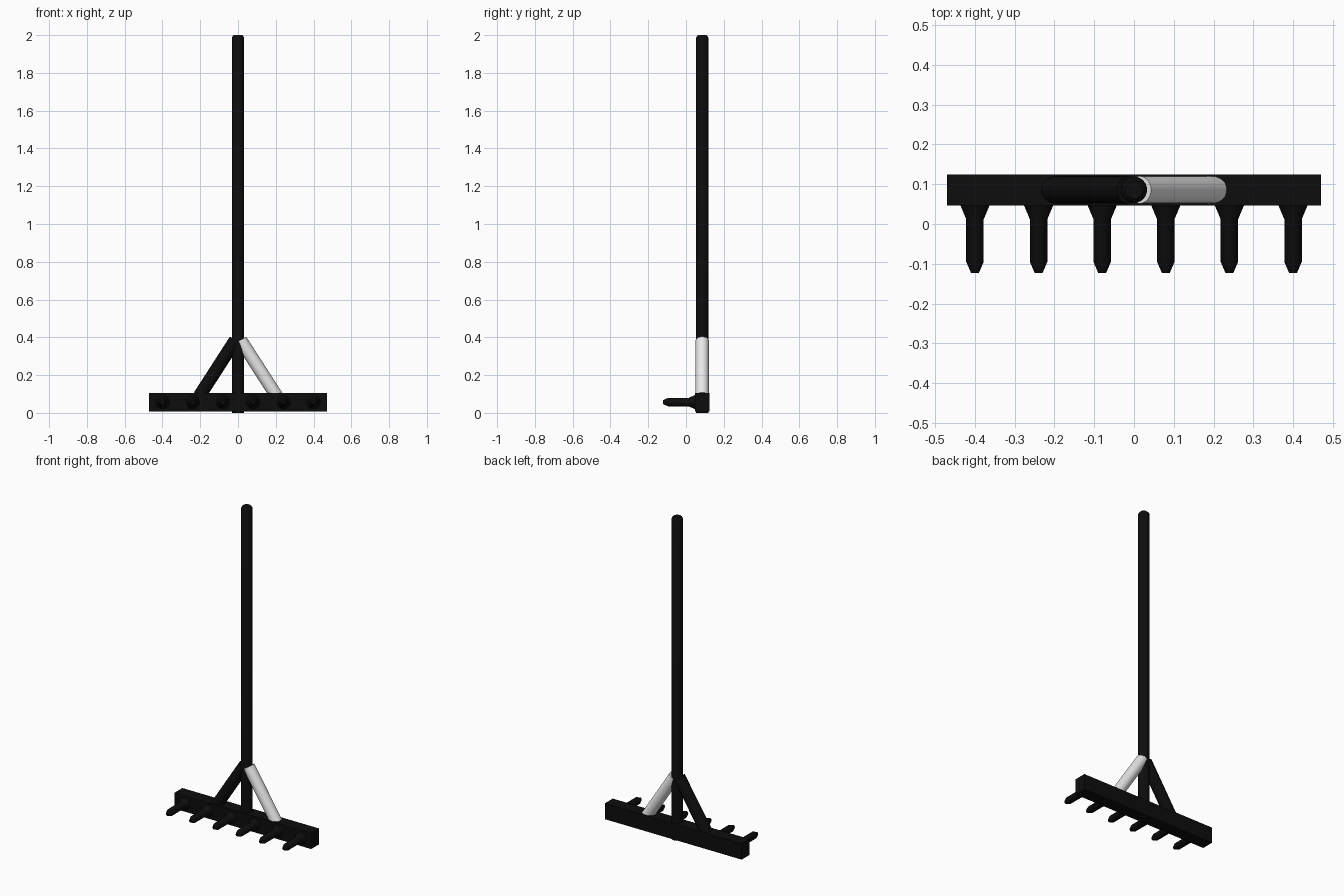
import bpy
import math
from mathutils import Vector

if "Cube" in bpy.data.objects:
    bpy.data.objects.remove(bpy.data.objects["Cube"], do_unlink=True)


def make_material(name, rgb):
    mat = bpy.data.materials.new(name)
    mat.use_nodes = True
    color = (*rgb, 1)
    mat.diffuse_color = color
    mat.node_tree.nodes["Principled BSDF"].inputs["Base Color"].default_value = color
    return mat


black = make_material("black", (0.004, 0.004, 0.004))
pale = make_material("pale grey", (0.8, 0.8, 0.8))


def turned(name, start, direction, profile, mat, sides):
    """Round part: rings of (distance, radius) along a direction, capped."""
    verts = [(r * math.cos(math.tau * i / sides), r * math.sin(math.tau * i / sides), d)
             for d, r in profile for i in range(sides)]
    faces = [(k * sides + i, k * sides + (i + 1) % sides,
              (k + 1) * sides + (i + 1) % sides, (k + 1) * sides + i)
             for k in range(len(profile) - 1) for i in range(sides)]
    last = (len(profile) - 1) * sides
    faces += [tuple(reversed(range(sides))), tuple(range(last, last + sides))]
    mesh = bpy.data.meshes.new(name)
    mesh.from_pydata(verts, [], faces)
    mesh.materials.append(mat)
    obj = bpy.data.objects.new(name, mesh)
    bpy.context.collection.objects.link(obj)
    obj.location = start
    obj.rotation_euler = Vector(direction).to_track_quat("Z", "Y").to_euler()
    bpy.ops.object.select_all(action="DESELECT")
    obj.select_set(True)
    bpy.context.view_layer.objects.active = obj
    bpy.ops.object.shade_smooth_by_angle(angle=math.radians(30))
    return obj


AXIS_Y = 0.086

# Long handle with a chamfered top
turned("handle", (0, AXIS_Y, 0), (0, 0, 1),
       [(0, 0.033), (1.985, 0.033), (1.995, 0.028), (2, 0.022)], black, 24)

# Head bar
bpy.ops.mesh.primitive_cube_add(size=1, location=(0, AXIS_Y, 0.057))
bar = bpy.context.object
bar.name = "head_bar"
bar.scale = (0.94, 0.078, 0.098)
bar.data.materials.append(black)

# Diagonal braces, the left one pale
for side, name, mat in ((1, "left_brace", pale), (-1, "right_brace", black)):
    foot = Vector((side * 0.204, AXIS_Y, 0.09))
    head = Vector((side * 0.014, AXIS_Y, 0.385))
    turned(name, foot, head - foot, [(0, 0.0345), ((head - foot).length, 0.0345)], mat, 24)

# Row of pointed teeth with flared roots
for i in range(6):
    turned(f"tooth_{i + 1}", (-0.4 + 0.16 * i, 0.05, 0.057), (0, -1, 0),
           [(0, 0.038), (0.038, 0.022), (0.145, 0.022), (0.173, 0.01)], black, 12)
